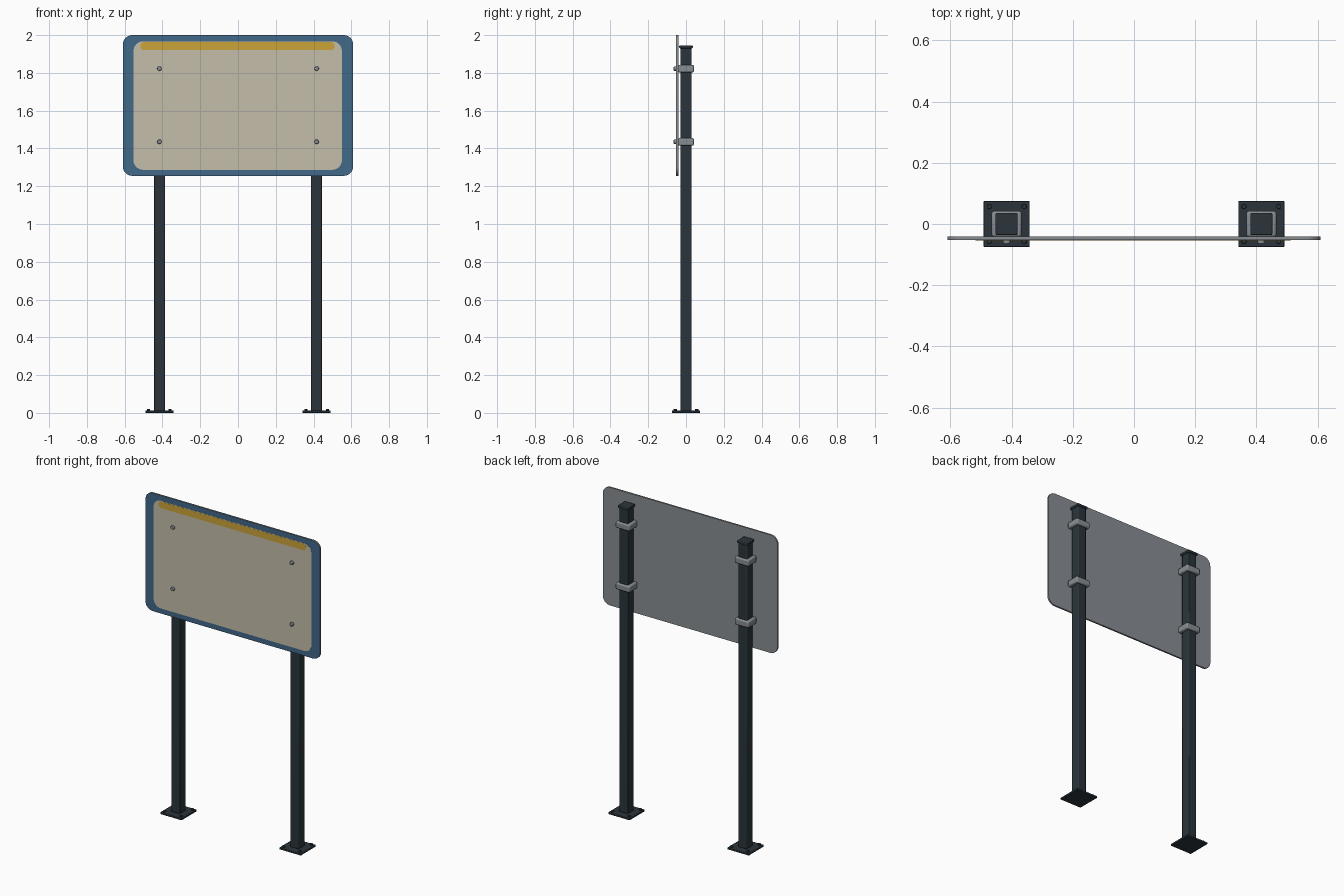
import bpy, bmesh, math
from mathutils import Matrix

if "Cube" in bpy.data.objects:
    bpy.data.objects.remove(bpy.data.objects["Cube"])


def material(name, rgb):
    m = bpy.data.materials.new(name)
    m.diffuse_color = (*rgb, 1)
    m.use_nodes = True
    m.node_tree.nodes["Principled BSDF"].inputs["Base Color"].default_value = m.diffuse_color
    return m


DARK = material("dark steel", (0.024, 0.036, 0.045))
GREY = material("grey metal", (0.25, 0.27, 0.29))
BLUE = material("blue border", (0.055, 0.14, 0.25))
CREAM = material("cream face", (0.55, 0.51, 0.40))
GOLD = material("gold stripe", (0.60, 0.37, 0.04))


def finish(name, bm, mats, bevel=0.0, segments=2):
    bmesh.ops.recalc_face_normals(bm, faces=bm.faces)
    me = bpy.data.meshes.new(name)
    bm.to_mesh(me)
    bm.free()
    ob = bpy.data.objects.new(name, me)
    bpy.context.collection.objects.link(ob)
    for m in mats:
        me.materials.append(m)
    if bevel:
        b = ob.modifiers.new("bevel", 'BEVEL')
        b.width, b.segments = bevel, segments
        b.limit_method = 'ANGLE'
    bpy.context.view_layer.objects.active = ob
    ob.select_set(True)
    bpy.ops.object.shade_smooth_by_angle(angle=math.radians(35))
    ob.select_set(False)
    return ob


def box(name, x, y, z, mat, bevel=0.0):
    bm = bmesh.new()
    size = [b - a for a, b in (x, y, z)]
    mid = [(a + b) / 2 for a, b in (x, y, z)]
    bmesh.ops.create_cube(bm, size=1, matrix=Matrix.Translation(mid) @ Matrix.Diagonal((*size, 1)))
    return finish(name, bm, [mat], bevel)


def bolt(name, pos, radius, depth, mat, sides=16, forward=False, bevel=0.003):
    bm = bmesh.new()
    rot = Matrix.Rotation(math.pi / 2, 4, 'X') if forward else Matrix()
    bmesh.ops.create_cone(bm, cap_ends=True, segments=sides, radius1=radius, radius2=radius,
                          depth=depth, matrix=Matrix.Translation(pos) @ rot)
    return finish(name, bm, [mat], bevel)


def plate(name, x, z, y, radius, mats, bevel=0.0):
    """Rounded rectangle in the xz plane; y = (front, back); front face uses the last material."""
    bm = bmesh.new()
    verts = []
    corners = [(x[1], z[1], -1, -1, 0), (x[0], z[1], 1, -1, 90),
               (x[0], z[0], 1, 1, 180), (x[1], z[0], -1, 1, 270)]
    for cx, cz, sx, sz, start in corners:
        for i in range(9):
            a = math.radians(start + i * 90 / 8)
            verts.append(bm.verts.new((cx + sx * radius + radius * math.cos(a), y[0],
                                       cz + sz * radius + radius * math.sin(a))))
    front = bm.faces.new(verts)
    ext = bmesh.ops.extrude_face_region(bm, geom=[front], use_keep_orig=True)["geom"]
    for v in ext:
        if isinstance(v, bmesh.types.BMVert):
            v.co.y = y[1]
    for f in bm.faces:
        if all(abs(v.co.y - y[0]) < 1e-5 for v in f.verts):
            f.material_index = len(mats) - 1
    return finish(name, bm, mats, bevel)


# Sign panel, cream field and stripe
plate("sign_panel", (-0.61, 0.61), (1.255, 2.0), (-0.052, -0.041), 0.05, [GREY, BLUE])
plate("cream_field", (-0.553, 0.55), (1.287, 1.967), (-0.0528, -0.0515), 0.05, [CREAM])
plate("gold_stripe", (-0.517, 0.512), (1.921, 1.963), (-0.0535, -0.052), 0.019, [GOLD])

for side, label in ((-1, "left"), (1, "right")):
    cx = side * 0.416
    # Base plate with anchor bolts
    box(label + "_base_plate", (cx - 0.075, cx + 0.075), (-0.075, 0.075), (0, 0.012), DARK, 0.002)
    for dx in (-0.057, 0.057):
        for dy in (-0.057, 0.057):
            bolt(label + "_anchor_bolt", (cx + dx, dy, 0.015), 0.009, 0.012, DARK, 6, bevel=0.0015)
    # Square post and cap
    box(label + "_post", (cx - 0.03, cx + 0.03), (-0.03, 0.03), (0.01, 1.935), DARK, 0.005)
    box(label + "_post_cap", (cx - 0.036, cx + 0.036), (-0.036, 0.036), (1.93, 1.946), DARK, 0.004)
    # Clamps behind the panel and bolts through its face
    for z in (1.435, 1.823):
        box(label + "_clamp", (cx - 0.049, cx + 0.049), (-0.042, 0.042), (z - 0.02, z + 0.02), GREY, 0.007)
        bolt(label + "_panel_bolt", (cx, -0.057, z), 0.012, 0.016, GREY, 16, True)
